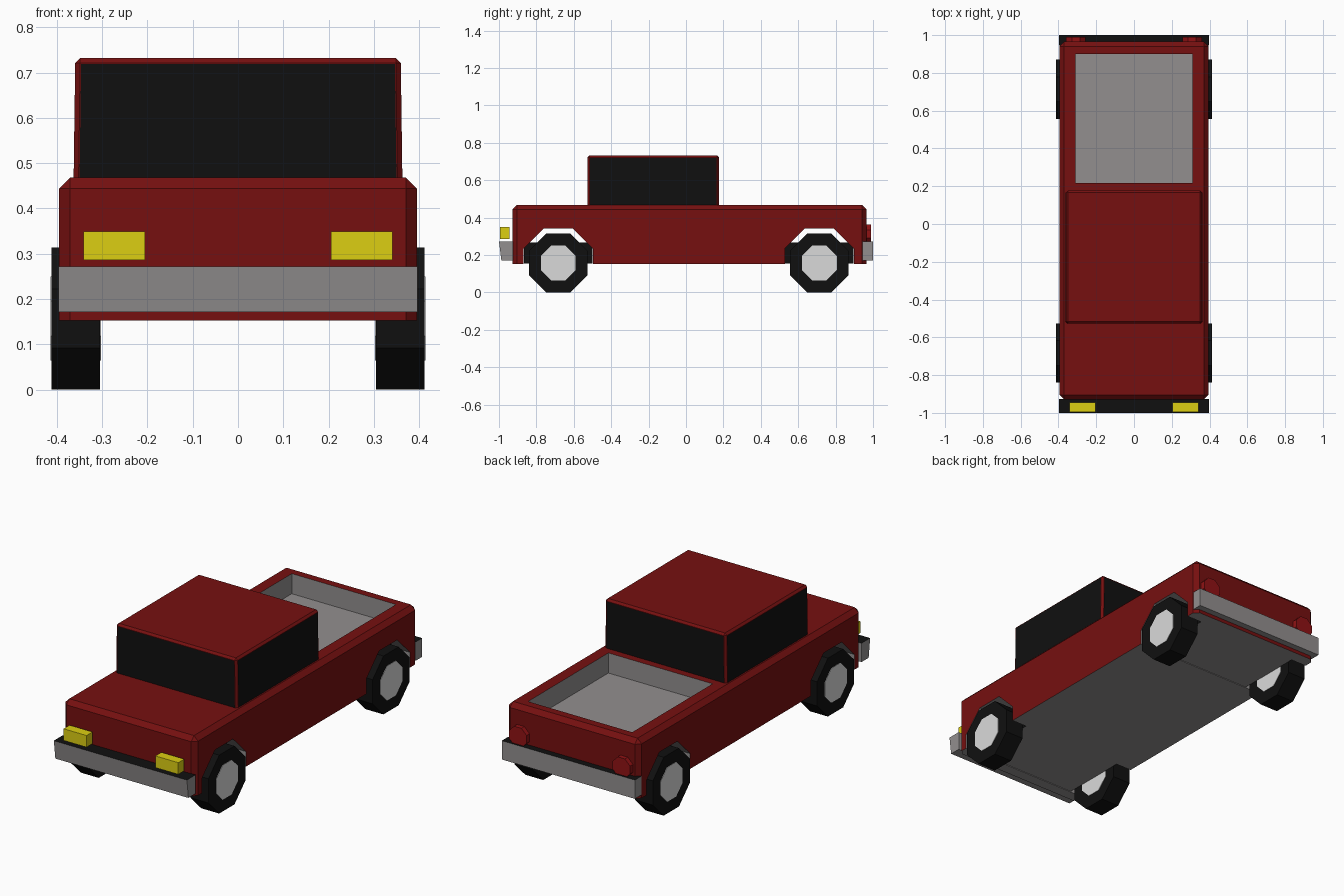
import bpy, bmesh, math
from mathutils import Matrix, Vector

if "Cube" in bpy.data.objects:
    bpy.data.objects.remove(bpy.data.objects["Cube"])


def mat(name, r, g, b):
    m = bpy.data.materials.new(name)
    m.diffuse_color = (r, g, b, 1)
    m.use_nodes = True
    m.node_tree.nodes["Principled BSDF"].inputs["Base Color"].default_value = m.diffuse_color
    return m


RED = mat("paint_red", 0.18, 0.005, 0.005)
GREY = mat("metal_grey", 0.29, 0.275, 0.275)
BLACK = mat("black", 0.005, 0.005, 0.005)
HUB = mat("hub_light_grey", 0.70, 0.70, 0.70)
YELLOW = mat("lamp_yellow", 0.72, 0.62, 0.006)
LAMP_RED = mat("lamp_red", 0.28, 0.006, 0.007)

AXLES = (-0.683, 0.713)
WHEEL_Z = 0.157


def finish(name, bm, mats):
    bmesh.ops.recalc_face_normals(bm, faces=bm.faces[:])
    me = bpy.data.meshes.new(name)
    bm.to_mesh(me)
    bm.free()
    for m in mats:
        me.materials.append(m)
    ob = bpy.data.objects.new(name, me)
    bpy.context.collection.objects.link(ob)
    return ob


def box_bm(x0, x1, y0, y1, z0, z1):
    bm = bmesh.new()
    bmesh.ops.create_cube(bm, size=1)
    for v in bm.verts:
        v.co = Vector(((x0 + x1) / 2 + v.co.x * (x1 - x0),
                       (y0 + y1) / 2 + v.co.y * (y1 - y0),
                       (z0 + z1) / 2 + v.co.z * (z1 - z0)))
    return bm


def cyl_bm(apothem, depth, sides, axis, loc):
    """Flat-bottomed prism along x or y."""
    bm = bmesh.new()
    r = apothem / math.cos(math.pi / sides)
    bmesh.ops.create_cone(bm, cap_ends=True, segments=sides, radius1=r, radius2=r, depth=depth)
    spin = Matrix.Rotation(math.pi / sides, 4, 'Z')
    turn = Matrix.Rotation(math.pi / 2, 4, 'Y' if axis == 'x' else 'X')
    # make sure a flat side points down
    bm.transform(turn @ spin)
    if max(v.co.z for v in bm.verts) > apothem * 1.01:
        bm.transform(Matrix.Rotation(math.pi / sides, 4, axis.upper()))
    bm.transform(Matrix.Translation(loc))
    return bm


def bevel_upper(bm, offset):
    """Chamfer everything but the bottom edges."""
    low = min(v.co.z for v in bm.verts) + 1e-4
    edges = [e for e in bm.edges if max(v.co.z for v in e.verts) > low]
    bmesh.ops.bevel(bm, geom=edges, offset=offset, segments=1, affect='EDGES', profile=0.5)


# Body with wheel arches and load bed cut out
bm = box_bm(-0.395, 0.395, -0.928, 0.965, 0.152, 0.468)
bevel_upper(bm, 0.024)
body = finish("body", bm, [RED, GREY])
cutters = [finish("arch_cutter", cyl_bm(0.185, 1.2, 8, 'x', (0, y, WHEEL_Z)), []) for y in AXLES]
cutters.append(finish("bed_cutter", box_bm(-0.31, 0.31, 0.217, 0.9, 0.36, 0.6), []))
for c in cutters:
    c.hide_render = True
    mod = body.modifiers.new("cut", 'BOOLEAN')
    mod.operation = 'DIFFERENCE'
    mod.solver = 'EXACT'
    mod.object = c
dg = bpy.context.evaluated_depsgraph_get()
cut_mesh = bpy.data.meshes.new_from_object(body.evaluated_get(dg))
body.modifiers.clear()
body.data = cut_mesh
for c in cutters:
    bpy.data.objects.remove(c)
cut_mesh.materials.clear()
cut_mesh.materials.append(RED)
cut_mesh.materials.append(GREY)
for p in cut_mesh.polygons:
    c, n = p.center, p.normal
    in_bed = abs(c.x) < 0.32 and 0.21 < c.y < 0.91 and 0.35 < c.z < 0.466
    in_arch = abs(n.x) < 0.5 and any(math.hypot(c.y - y, c.z - WHEEL_Z) < 0.2 for y in AXLES)
    p.material_index = 1 if (in_bed or in_arch or n.z < -0.5) else 0

# Cab with windows inset in all four sides
bm = box_bm(-0.363, 0.363, -0.527, 0.177, 0.465, 0.732)
for v in bm.verts:
    if v.co.z > 0.6:
        v.co.x *= 0.99
bevel_upper(bm, 0.011)
bm.normal_update()
panes = [f for f in bm.faces if abs(f.normal.z) < 0.3 and f.calc_area() > 0.1]
bmesh.ops.inset_individual(bm, faces=panes, thickness=0.003)
for f in panes:
    f.material_index = 1
finish("cab", bm, [RED, BLACK])

# Wheels: tyre plus hub discs showing on both sides
for y, end in zip(AXLES, ("front", "rear")):
    for s, side in ((1, "right"), (-1, "left")):
        finish(f"{end}_{side}_tyre", cyl_bm(0.157, 0.107, 8, 'x', (s * 0.3585, y, WHEEL_Z)), [BLACK])
        finish(f"{end}_{side}_hub", cyl_bm(0.093, 0.111, 8, 'x', (s * 0.3585, y, WHEEL_Z)), [HUB])
    # Dark axle housing between the wheels, grey underneath
    bm = box_bm(-0.303, 0.303, y - 0.183, y + 0.183, 0.154, 0.266)
    bm.normal_update()
    for f in bm.faces:
        f.material_index = 1 if f.normal.z < -0.5 else 0
    finish(f"{end}_axle_housing", bm, [BLACK, GREY])

# Bumpers: grey with black top
for name, y0, y1, lean in (("front_bumper", -1.0, -0.926, 0.013), ("rear_bumper", 0.945, 1.0, 0.0)):
    bm = box_bm(-0.396, 0.396, y0, y1, 0.171, 0.272)
    for v in bm.verts:
        if v.co.z < 0.2 and v.co.y < y0 + 0.01:
            v.co.y += lean
    bm.normal_update()
    for f in bm.faces:
        f.material_index = 1 if f.normal.z > 0.5 else 0
    finish(name, bm, [GREY, BLACK])

# Lamps
for s, side in ((1, "right"), (-1, "left")):
    a, b = sorted((s * 0.205, s * 0.341))
    finish(f"{side}_headlamp", box_bm(a, b, -0.995, -0.944, 0.286, 0.349), [YELLOW])
    finish(f"{side}_tail_lamp", cyl_bm(0.052, 0.04, 8, 'y', (s * 0.308, 0.97, 0.312)), [LAMP_RED])
